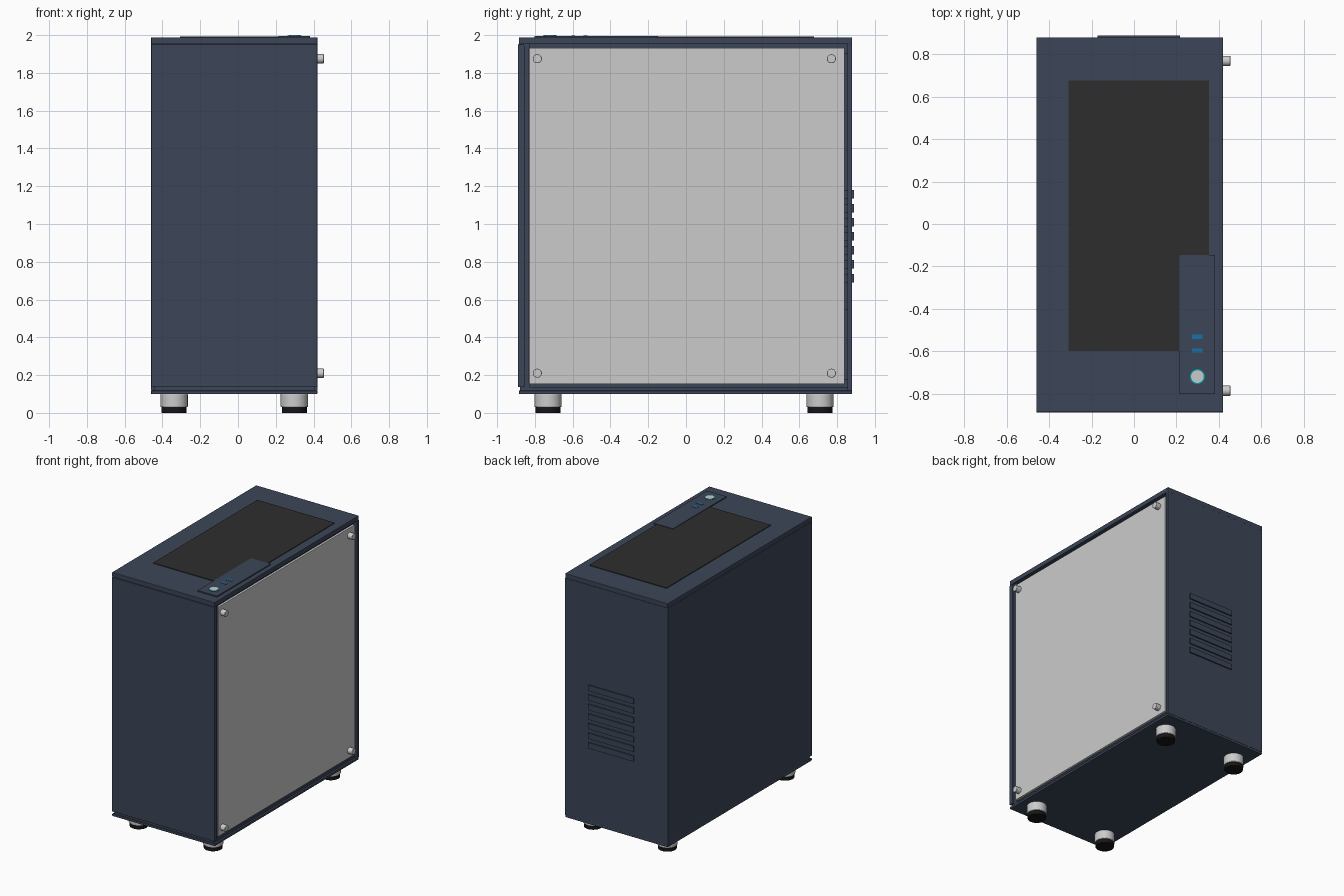
import bpy
from math import pi

if "Cube" in bpy.data.objects:
    bpy.data.objects.remove(bpy.data.objects["Cube"])


def material(name, rgb):
    m = bpy.data.materials.new(name)
    m.diffuse_color = (*rgb, 1)
    m.use_nodes = True
    m.node_tree.nodes["Principled BSDF"].inputs["Base Color"].default_value = m.diffuse_color
    return m


NAVY = material("navy_paint", (0.045, 0.06, 0.095))
MESH = material("dark_mesh", (0.027, 0.027, 0.028))
RUBBER = material("rubber", (0.008, 0.008, 0.008))
BLUE = material("port_blue", (0.01, 0.16, 0.38))
TEAL = material("ring_teal", (0.0, 0.3, 0.38))


def finish(o, name, mat, bevel):
    o.name = name
    if mat:
        o.data.materials.append(mat)
    if bevel:
        b = o.modifiers.new("bevel", "BEVEL")
        b.width, b.segments = bevel, 2
    return o


def box(name, x, y, z, mat=None, bevel=0):
    bpy.ops.mesh.primitive_cube_add(size=1, location=[sum(r) / 2 for r in (x, y, z)])
    o = bpy.context.object
    o.scale = [r[1] - r[0] for r in (x, y, z)]
    bpy.ops.object.transform_apply(location=False, rotation=False, scale=True)
    return finish(o, name, mat, bevel)


def cylinder(name, loc, r, h, mat=None, rot=(0, 0, 0), bevel=0):
    bpy.ops.mesh.primitive_cylinder_add(vertices=32, radius=r, depth=h, location=loc, rotation=rot)
    o = finish(bpy.context.object, name, mat, bevel)
    bpy.ops.object.shade_smooth_by_angle()
    return o


# Case shell, open on the right behind the glass
box("roof", (-0.46, 0.42), (-0.885, 0.88), (1.952, 1.988), NAVY, 0.003)
box("floor", (-0.46, 0.42), (-0.885, 0.88), (0.10, 0.118), NAVY, 0.003)
box("floor_step", (-0.445, 0.405), (-0.878, 0.87), (0.118, 0.137), NAVY)
box("left_wall", (-0.46, -0.435), (-0.855, 0.88), (0.118, 1.952), NAVY)
box("back_wall", (-0.435, 0.42), (0.855, 0.88), (0.118, 1.952), NAVY)
box("front_panel", (-0.46, 0.42), (-0.89, -0.855), (0.137, 1.952), NAVY, 0.003)
box("front_frame", (-0.435, 0.405), (-0.855, -0.825), (0.137, 1.952), NAVY)
box("top_rail", (0.36, 0.385), (-0.825, 0.855), (1.90, 1.952), NAVY)
box("bottom_rail", (0.36, 0.385), (-0.825, 0.855), (0.137, 0.18), NAVY)

# Interior tray and power supply cover
box("board_tray", (-0.36, -0.34), (-0.6, 0.855), (0.5, 1.9), NAVY)
box("power_cover", (-0.435, 0.34), (-0.6, 0.855), (0.137, 0.55), NAVY)

# Glass side panel with thumb screws
box("glass_panel", (0.395, 0.415), (-0.83, 0.84), (0.152, 1.932), bevel=0.003)
for y in (-0.787, 0.77):
    for z in (0.21, 1.875):
        cylinder("thumb_screw", (0.43, y, z), 0.024, 0.05, rot=(0, pi / 2, 0), bevel=0.003)

# Rear vent slats
for i in range(7):
    z = 0.713 + i * 0.0742
    box("vent_slat", (-0.172, 0.218), (0.84, 0.89), (z - 0.022, z + 0.022), NAVY)

# Feet
for x in (-0.338, 0.298):
    for y in (-0.73, 0.71):
        cylinder("foot", (x, y, 0.066), 0.072, 0.072, bevel=0.004)
        cylinder("foot_pad", (x, y, 0.016), 0.066, 0.032, RUBBER)

# Top filter and control strip
box("top_filter", (-0.308, 0.355), (-0.6, 0.677), (1.98, 1.993), MESH)
box("control_strip", (0.215, 0.382), (-0.802, -0.147), (1.98, 1.996), NAVY)
for y in (-0.597, -0.532):
    box("usb_port", (0.274, 0.324), (y - 0.01, y + 0.01), (1.99, 1.9985), BLUE)
cylinder("button_ring", (0.299, -0.72, 1.994), 0.036, 0.009, TEAL)
cylinder("power_button", (0.299, -0.72, 1.995), 0.03, 0.01)
